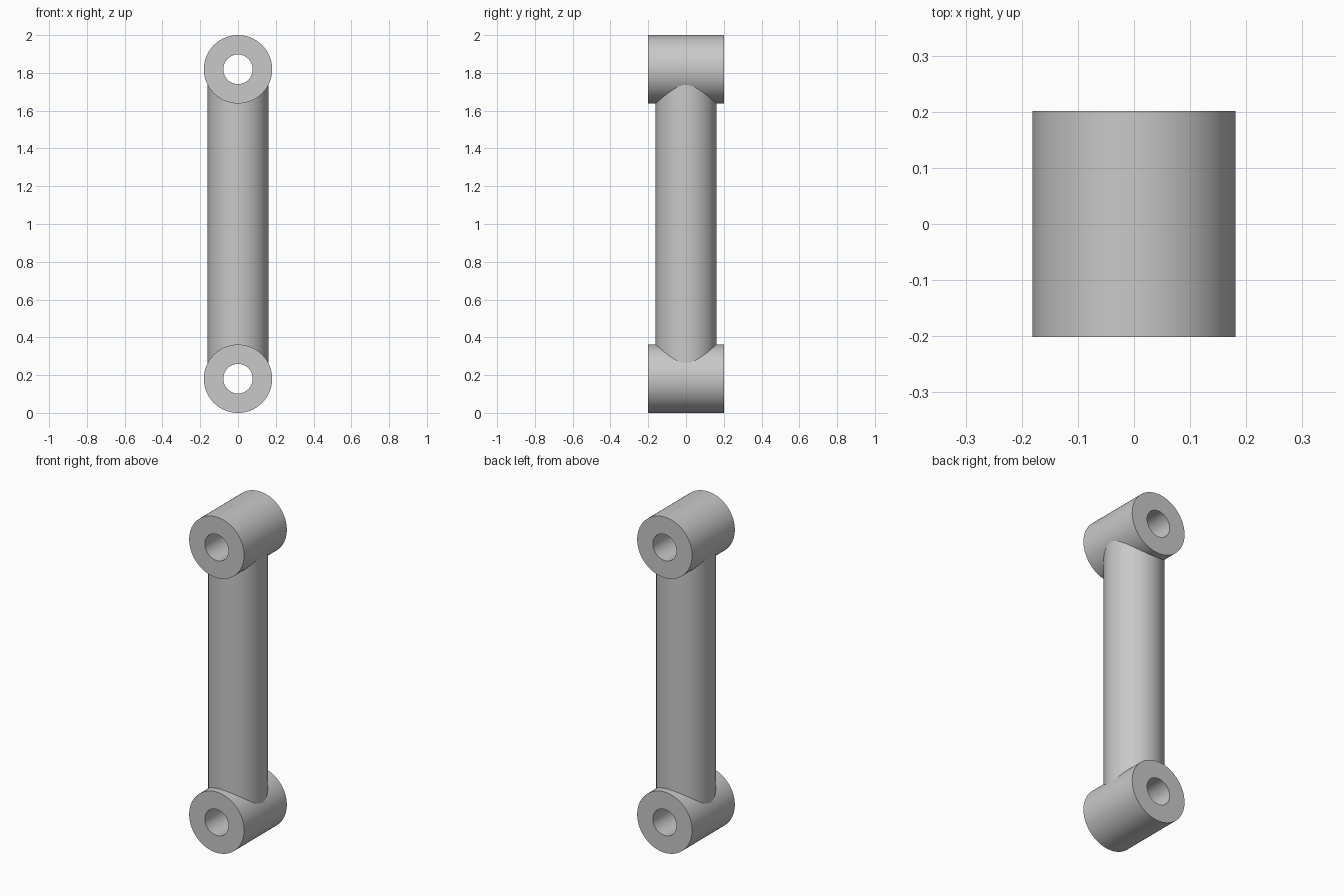
import bpy
import bmesh
from math import sin, cos, pi, sqrt, radians

cube = bpy.data.objects.get("Cube")
if cube:
    bpy.data.objects.remove(cube, do_unlink=True)

SIDES = 96
EYE_R, HOLE_R, SHAFT_R = 0.181, 0.078, 0.161
HALF_DEPTH = 0.201
LOW_Z, HIGH_Z = EYE_R, 2 - EYE_R

grey = bpy.data.materials.new("plain grey")
grey.use_nodes = True
colour = (0.58, 0.58, 0.58, 1)
grey.diffuse_color = colour
grey.node_tree.nodes["Principled BSDF"].inputs["Base Color"].default_value = colour


def loft(name, rings, closed):
    """Skin matching rings of points with quads."""
    bm = bmesh.new()
    loops = [[bm.verts.new(p) for p in ring] for ring in rings]
    pairs = list(zip(loops, loops[1:]))
    if closed:
        pairs.append((loops[-1], loops[0]))
    for a, b in pairs:
        for i in range(SIDES):
            j = (i + 1) % SIDES
            bm.faces.new((a[i], a[j], b[j], b[i]))
    bmesh.ops.recalc_face_normals(bm, faces=bm.faces)
    mesh = bpy.data.meshes.new(name)
    bm.to_mesh(mesh)
    bm.free()
    mesh.materials.append(grey)
    obj = bpy.data.objects.new(name, mesh)
    bpy.context.collection.objects.link(obj)
    bpy.ops.object.select_all(action='DESELECT')
    obj.select_set(True)
    bpy.context.view_layer.objects.active = obj
    bpy.ops.object.shade_smooth_by_angle(angle=radians(30))
    return obj


angles = [2 * pi * i / SIDES for i in range(SIDES)]


# Bored eyes at both ends, with their axis along y
def eye(name, z):
    section = [(EYE_R, -HALF_DEPTH), (EYE_R, HALF_DEPTH),
               (HOLE_R, HALF_DEPTH), (HOLE_R, -HALF_DEPTH)]
    rings = [[(r * cos(a), y, z + r * sin(a)) for a in angles] for r, y in section]
    return loft(name, rings, closed=True)


eye("lower_eye", LOW_Z)
eye("upper_eye", HIGH_Z)


# Round shaft whose ends are saddle-cut to sit on the eyes
def saddle_ring(z, direction):
    ring = []
    for a in angles:
        x, y = SHAFT_R * cos(a), SHAFT_R * sin(a)
        reach = sqrt(EYE_R ** 2 - x ** 2) - 0.002
        ring.append((x, y, z + direction * reach))
    return ring


loft("shaft", [saddle_ring(LOW_Z, 1), saddle_ring(HIGH_Z, -1)], closed=False)
